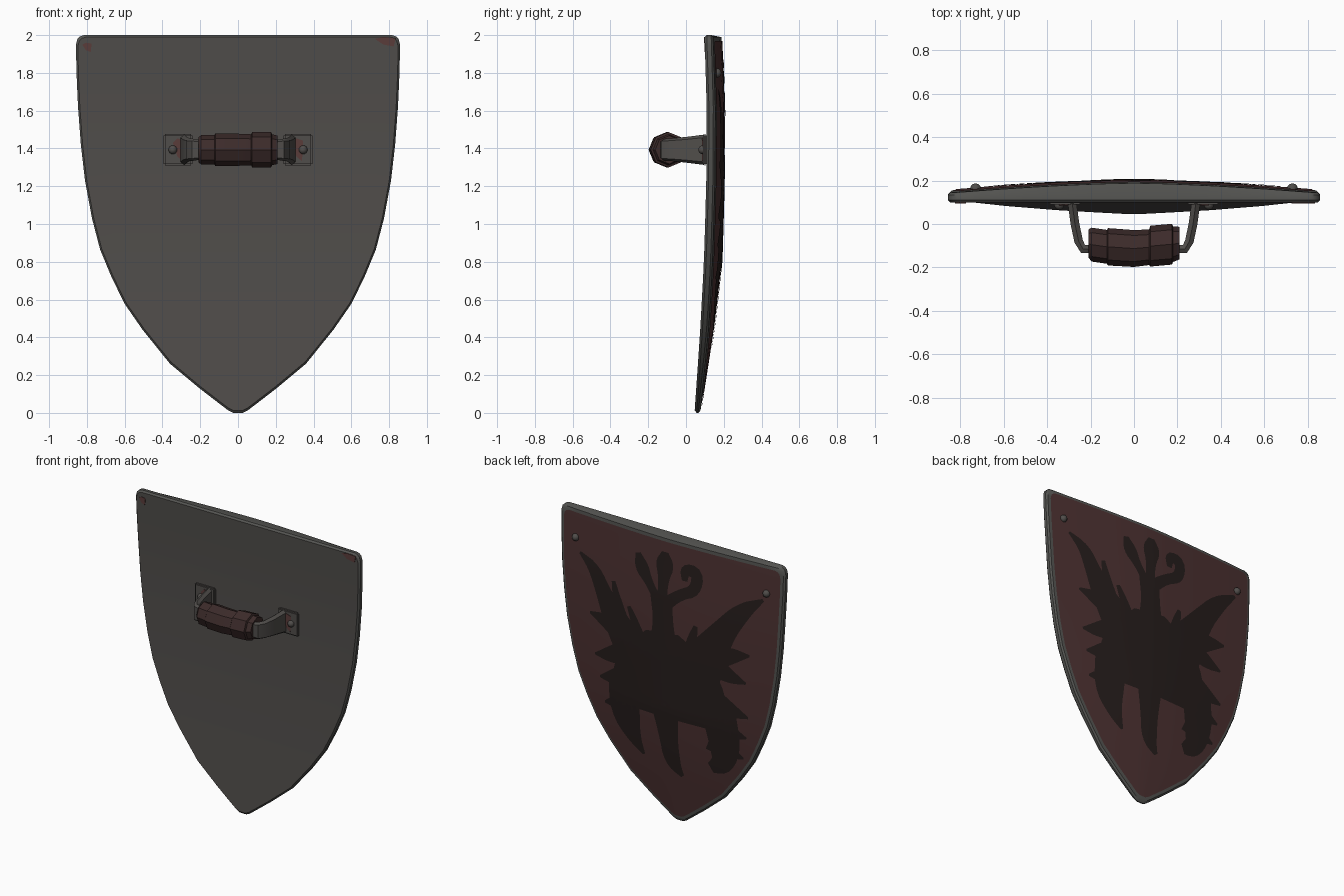
import bpy, bmesh, math
from mathutils import Vector

if "Cube" in bpy.data.objects:
    bpy.data.objects.remove(bpy.data.objects["Cube"])


def material(name, rgb):
    m = bpy.data.materials.new(name)
    m.use_nodes = True
    m.diffuse_color = (*rgb, 1)
    m.node_tree.nodes["Principled BSDF"].inputs["Base Color"].default_value = (*rgb, 1)
    return m


STEEL = material("dull steel", (0.08, 0.074, 0.069))
RIM = material("rim steel", (0.088, 0.088, 0.082))
RED = material("dark red paint", (0.075, 0.032, 0.032))
BLACK = material("black paint", (0.02, 0.013, 0.012))
LEATHER = material("brown leather", (0.045, 0.024, 0.023))
RUST = material("rust red", (0.1, 0.045, 0.042))


def finish(name, bm, *mats, smooth=True):
    mesh = bpy.data.meshes.new(name)
    bm.to_mesh(mesh)
    bm.free()
    obj = bpy.data.objects.new(name, mesh)
    bpy.context.collection.objects.link(obj)
    for m in mats:
        mesh.materials.append(m)
    if smooth:
        bpy.ops.object.select_all(action="DESELECT")
        obj.select_set(True)
        bpy.context.view_layer.objects.active = obj
        bpy.ops.object.shade_smooth_by_angle(angle=math.radians(35))
    return obj


def lerp_table(table, t):
    for (a, va), (b, vb) in zip(table, table[1:]):
        if t <= b:
            return va + (vb - va) * max(0, (t - a) / (b - a))
    return table[-1][1]


# Shield profile: half width by height, and forward curve by height
WIDTH = [(0, .025), (.012, .05), (.04, .087), (.127, .2), (.26, .36), (.44, .505),
         (.577, .6), (.72, .67), (.865, .73), (1.03, .773), (1.23, .81), (1.42, .832),
         (1.62, .847), (1.8, .855), (1.95, .858), (1.98, .85), (1.994, .835), (2, .815)]
CURVE = [(0, .045), (.4, .073), (.8, .095), (1.2, .107), (1.6, .11), (2, .098)]
COLUMNS = 16


def front_y(x, z):
    return lerp_table(CURVE, z)


def edge_y(x, z):
    return front_y(x, z) + .03 + .015 * min(1, z / .5)


def back_y(x, z):
    t = min(1, abs(x) / lerp_table(WIDTH, z))
    return edge_y(x, z) + .045 * min(1, z / .8) * (1 - t ** 1.5)


def shield_grid(bm, scale, surface, offset=0):
    """Rows of vertices filling the shield outline, scaled about its middle."""
    rows = []
    for z, w in WIDTH:
        z = 1.1 + (z - 1.1) * scale
        row = []
        for k in range(COLUMNS + 1):
            x = w * scale * (2 * k / COLUMNS - 1)
            row.append(bm.verts.new((x, surface(x, z) + offset, z)))
        rows.append(row)
    return rows


def fill(bm, rows, mat=0):
    for a, b in zip(rows, rows[1:]):
        for k in range(len(a) - 1):
            bm.faces.new((a[k], a[k + 1], b[k + 1], b[k])).material_index = mat


def border(rows):
    return (rows[0] + [r[-1] for r in rows[1:-1]] + rows[-1][::-1]
            + [r[0] for r in rows[-2:0:-1]])


def bridge(bm, a, b, mat=0):
    for k in range(len(a)):
        n = (k + 1) % len(a)
        bm.faces.new((a[k], a[n], b[n], b[k])).material_index = mat


def face_back(bm):
    bm.normal_update()
    for f in bm.faces:
        if f.normal.y < 0:
            f.normal_flip()


# Shield body with a rounded rim
bm = bmesh.new()
front = shield_grid(bm, .988, front_y)
back = shield_grid(bm, .988, back_y)
fill(bm, front)
fill(bm, back, 1)
loops = [border(front)]
for surface, offset in ((front_y, .012), (edge_y, -.01)):
    loop = border(shield_grid(bm, 1, surface, offset))
    loops.append(loop)
loops.append(border(back))
for a, b in zip(loops, loops[1:]):
    bridge(bm, a, b, 1)
bmesh.ops.delete(bm, geom=[v for v in bm.verts if not v.link_faces], context="VERTS")
bmesh.ops.recalc_face_normals(bm, faces=bm.faces)
finish("shield_body", bm, STEEL, RIM)

# Painted panel on the back, leaving the rim bare
bm = bmesh.new()
fill(bm, shield_grid(bm, .966, back_y, .004))
face_back(bm)
finish("painted_panel", bm, RED)

# Painted winged beast made of tapered brush strokes (x, z, width)
emblem = bmesh.new()


def stroke(*path, columns=4):
    for _ in range(2):
        pts = [Vector(p) for p in path]
        path = [pts[0]]
        for a, b in zip(pts, pts[1:]):
            path += [a.lerp(b, .25), a.lerp(b, .75)]
        path.append(pts[-1])
    rows = []
    for i, p in enumerate(path):
        d = (path[min(i + 1, len(path) - 1)] - path[max(i - 1, 0)]).xy.normalized()
        row = []
        for k in range(columns + 1):
            s = p.z * (k / columns - .5)
            x, z = p.x - d.y * s, p.y + d.x * s
            row.append(emblem.verts.new((x, back_y(x, z) + .008, z)))
        rows.append(row)
    fill(emblem, rows)


def barb(x, z, rise=.08):
    stroke((x * .55, z + rise, .17), (x * .8, z + rise * .3, .11), (x, z, .015))


# torso and neck
stroke((.04, 1.34, .25), (.02, 1.17, .72), (0, .95, .9), (0, .75, .8), columns=12)
stroke((.03, 1.2, .24), (.03, 1.4, .15), (.045, 1.6, .17))
# wings
stroke((.69, 1.71, .02), (.57, 1.63, .1), (.5, 1.49, .13), (.4, 1.31, .21), (.22, 1.1, .34))
stroke((-.71, 1.75, .02), (-.56, 1.64, .12), (-.41, 1.45, .17), (-.25, 1.18, .32))
# small feathers between wings and neck
stroke((.42, 1.59, .03), (.4, 1.5, .06), (.36, 1.36, .1))
stroke((.3, 1.45, .03), (.26, 1.37, .06), (.2, 1.22, .1))
stroke((-.215, 1.45, .03), (-.19, 1.36, .07), (-.14, 1.2, .08))
# head plumes
stroke((.04, 1.54, .08), (.03, 1.7, .07), (.02, 1.82, .15), (.02, 1.9, .05))
stroke((.06, 1.54, .07), (.14, 1.66, .06), (.2, 1.75, .12), (.23, 1.84, .04))
stroke((.02, 1.54, .09), (-.1, 1.64, .07), (-.21, 1.69, .08), (-.23, 1.82, .09),
       (-.13, 1.82, .08), (-.13, 1.74, .04))
# legs and tail
stroke((.35, .9, .24), (.35, .68, .24), (.29, .53, .12), (.22, .43, .02))
stroke((.03, .85, .22), (.015, .6, .14), (0, .44, .13), (-.07, .35, .03))
stroke((-.37, .9, .26), (-.41, .68, .24), (-.38, .52, .16), (-.29, .47, .07))
# ragged barbs down both flanks
for x, z in ((.61, 1.32), (.575, 1.04), (.54, .89), (.51, .72), (-.61, 1.34),
             (-.58, 1.14), (-.59, .9), (-.57, .75), (-.54, .6)):
    barb(x, z, -.08 if z > 1.3 else .08)
face_back(emblem)
finish("painted_emblem", emblem, BLACK)


def rivet(name, x, y, z, radius):
    bm = bmesh.new()
    bmesh.ops.create_uvsphere(bm, u_segments=12, v_segments=8, radius=radius)
    finish(name, bm, STEEL).location = (x, y, z)


def chip(name, x, y, z, width, height):
    """Thin worn patch with uneven corners."""
    bm = bmesh.new()
    shape = ((-.5, .3), (-.1, .5), (.5, .4), (.4, -.5), (-.1, -.3))
    low, high = ([bm.verts.new((x + a * width, y + d, z + b * height)) for a, b in shape]
                 for d in (0, .004))
    bm.faces.new(low)
    bm.faces.new(high[::-1])
    bridge(bm, low, high)
    bmesh.ops.recalc_face_normals(bm, faces=bm.faces)
    finish(name, bm, RUST, smooth=False)


# Handle: plates, bent straps and rivets on both sides
GRIP_Z = 1.393
STRAP = [(.285, .095, .08), (.272, .0, .068), (.255, -.08, .06),
         (.235, -.115, .058), (.19, -.115, .05)]
for side, label in ((1, "left"), (-1, "right")):
    bm = bmesh.new()
    bmesh.ops.create_cube(bm, size=1)
    bmesh.ops.scale(bm, vec=(.155, .022, .165), verts=bm.verts)
    bmesh.ops.bevel(bm, geom=bm.edges[:], offset=.008, segments=2, affect="EDGES")
    finish(label + "_handle_plate", bm, STEEL).location = (side * .318, .1, GRIP_Z)

    bm = bmesh.new()
    rings = []
    for i, (x, y, h) in enumerate(STRAP):
        a, b = STRAP[max(i - 1, 0)], STRAP[min(i + 1, len(STRAP) - 1)]
        d = Vector((b[0] - a[0], b[1] - a[1])).normalized() * .02
        rings.append([bm.verts.new((side * (x - d.y * s), y + d.x * s, GRIP_Z + h * t))
                      for s, t in ((-1, -.8), (0, -1), (1, -.8), (1, .8), (0, 1), (-1, .8))])
    for a, b in zip(rings, rings[1:]):
        bridge(bm, a, b)
    bm.faces.new(rings[0])
    bm.faces.new(rings[-1])
    bmesh.ops.recalc_face_normals(bm, faces=bm.faces)
    finish(label + "_handle_strap", bm, STEEL)
    rivet(label + "_handle_rivet", side * .345, .088, GRIP_Z, .023)
    rivet(label + "_back_rivet", side * .73, back_y(.73, 1.8) + .004, 1.8, .025)
    chip(label + "_plate_wear", side * .315, .086, GRIP_Z, .06, .12)

# Leather wrapping of the grip: octagonal rings (x, y, radius)
bm = bmesh.new()
rings = []
for x, y, r in ((-.21, -.09, .065), (-.195, -.095, .078), (-.125, -.105, .078),
                (-.12, -.105, .086), (0, -.113, .085), (.07, -.107, .082),
                (.075, -.102, .094), (.175, -.093, .094), (.18, -.093, .082), (.21, -.088, .075)):
    rings.append([bm.verts.new((x, y + r * math.cos(a), GRIP_Z + r * math.sin(a)))
                  for a in (math.tau * k / 8 for k in range(8))])
for a, b in zip(rings, rings[1:]):
    bridge(bm, a, b)
bm.faces.new(rings[0])
bm.faces.new(rings[-1])
bmesh.ops.recalc_face_normals(bm, faces=bm.faces)
finish("grip_wrap", bm, LEATHER)

# Worn patches at the front corners
chip("left_corner_wear", .78, .094, 1.965, .11, .05)
chip("right_corner_wear", -.8, .094, 1.935, .05, .05)
